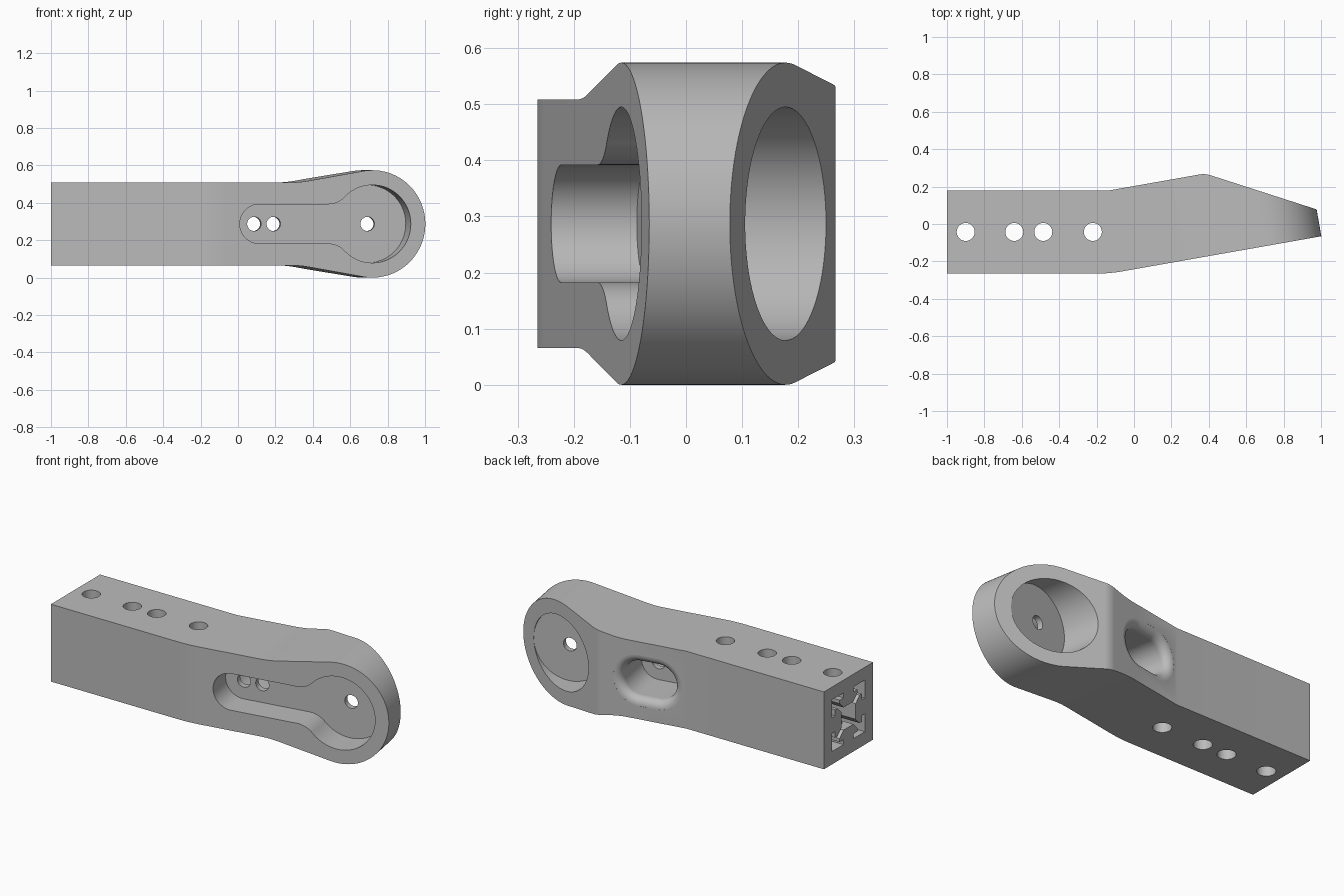
import bpy, bmesh
from math import sin, cos, tan, radians, pi
from mathutils import Vector

if "Cube" in bpy.data.objects:
    bpy.data.objects.remove(bpy.data.objects["Cube"])

TILT = radians(10)
MID = 0.287                 # half height of the head, and the centre line
HALF = 0.2215               # half height of the square arm
THICK = 0.438               # arm thickness across the tilted part
PLAN = (Vector((0, 0, 0)), Vector((1, 0, 0)), Vector((0, 1, 0)), Vector((0, 0, 1)))
END = (Vector((0, -0.0425, MID)), Vector((0, 1, 0)), Vector((0, 0, 1)), Vector((1, 0, 0)))
HEAD = (Vector((0.719, -0.1153, MID)), Vector((cos(TILT), sin(TILT), 0)),
        Vector((0, 0, 1)), Vector((-sin(TILT), cos(TILT), 0)))


def loft(name, sections, frame):
    """Skin closed outlines placed at heights along the frame's last axis."""
    origin, a, b, h = frame
    bm = bmesh.new()
    rings = [[bm.verts.new(origin + a * p[0] + b * p[1] + h * d) for p in pts]
             for pts, d in sections]
    n = len(rings[0])
    for lo, hi in zip(rings, rings[1:]):
        for i in range(n):
            j = (i + 1) % n
            bm.faces.new((lo[i], lo[j], hi[j], hi[i]))
    bm.faces.new(rings[0][::-1])
    bm.faces.new(rings[-1])
    bm.normal_update()
    if bm.calc_volume(signed=True) < 0:
        bmesh.ops.reverse_faces(bm, faces=bm.faces[:])
    mesh = bpy.data.meshes.new(name)
    bm.to_mesh(mesh)
    bm.free()
    obj = bpy.data.objects.new(name, mesh)
    bpy.context.scene.collection.objects.link(obj)
    return obj


def prism(name, pts, lo, hi, frame):
    return loft(name, [(pts, lo), (pts, hi)], frame)


def arc(cx, cy, r, start, end, n):
    angles = [radians(start + (end - start) * i / n) for i in range(n + 1)]
    return [(cx + r * cos(t), cy + r * sin(t)) for t in angles]


def circle(cx, cy, r, n=48):
    return arc(cx, cy, r, 0, 360, n)[:-1]


def obround(cx, reach, r):
    return arc(cx + reach, 0, r, -90, 90, 24) + arc(cx - reach, 0, r, 90, 270, 24)


def mirrored(half):
    return half + [(x, -y) for x, y in reversed(half) if abs(y) > 1e-5]


def rounded(corners):
    """Turn (x, y, radius) corners into an outline with fillets."""
    out, n = [], len(corners)
    for i, (x, y, r) in enumerate(corners):
        p = Vector((x, y))
        if r == 0:
            out.append((x, y))
            continue
        a = (Vector(corners[i - 1][:2]) - p).normalized()
        b = (Vector(corners[(i + 1) % n][:2]) - p).normalized()
        half = a.angle(b) / 2
        c = p + (a + b).normalized() * r / sin(half)
        s, e = (p + d * r / tan(half) - c for d in (a, b))
        out += [tuple(c + s.lerp(e, k / 8).normalized() * r) for k in range(9)]
    return out


def combine(target, tool, operation):
    mod = target.modifiers.new("cut", "BOOLEAN")
    mod.operation, mod.solver, mod.object = operation, "EXACT", tool
    tool.hide_render = True
    bpy.context.view_layer.objects.active = target
    bpy.context.view_layer.update()
    bpy.ops.object.modifier_apply(modifier=mod.name)
    bpy.data.objects.remove(tool)


# Arm: bent plan crossed with the flared side outline
arm = prism("bracket_arm", rounded([
    (-1, -0.265, 0), (-0.13, -0.265, 0.8), (1.2, -0.0305, 0), (1.2, 0.006, 0),
    (0.38, 0.27, 0.12), (-0.13, 0.18, 0), (-1, 0.18, 0)]), -0.1, 0.7, PLAN)
tangent = (MID * cos(radians(100)), MID * sin(radians(100)))
shoulder = rounded([(-2.5, HALF, 0), (-0.397, HALF, 0.6), (*tangent, 0)])[:-1]
side = mirrored(shoulder + arc(0, 0, MID, 100, 0, 48))
combine(arm, prism("side_outline", side, -0.5, 0.9, HEAD), "INTERSECT")

# Front keyhole pocket
keyhole = mirrored(arc(-0.615, 0, 0.105, 180, 90, 20)
                   + arc(-0.24, 0.228, 0.123, -90, -43.5, 12)
                   + arc(0, 0, 0.208, 136.5, 0, 40)[1:])
cutters = [prism("keyhole_pocket", keyhole, -0.1, 0.155, HEAD)]

# Round pocket behind the head
cutters.append(prism("head_pocket", circle(0, 0, 0.208, 72), 0.187, 0.7, HEAD))

# Rear recess with a soft flared rim
LIP = 0.045
sections = [(obround(-0.5625, 0.052, 0.1), 0.19)]
for k in range(9):
    t = k / 8 * pi / 2
    sections.append((obround(-0.5625, 0.052, 0.1 + LIP * (1 - cos(t))),
                     THICK - LIP + LIP * sin(t)))
sections.append((sections[-1][0], THICK + 0.1))
cutters.append(loft("rear_recess", sections, HEAD))

# Screw holes through the thin webs
for u in (0, -0.51, -0.615):
    cutters.append(prism("web_hole", circle(u, 0, 0.038, 32), 0.1, 0.25, HEAD))

# Slotted rail socket in the square end
tongue = [(0.148, 0.045), (0.12, 0.045), (0.12, 0.08), (0.1, 0.08), (0.065, 0.045)]
wall = [(x, -y) for x, y in tongue] + tongue[::-1] + [(0.148, 0.148)]
socket = []
for turn in range(4):
    socket += wall
    wall = [(-y, x) for x, y in wall]
cutters.append(prism("rail_socket", socket, -1.2, -0.12, END))

# Vertical bolt holes
for x in (-0.9, -0.64, -0.485, -0.22):
    cutters.append(prism("bolt_hole", circle(x, -0.0425, 0.048), -0.2, 0.8, PLAN))

for tool in cutters:
    combine(arm, tool, "DIFFERENCE")

# Material and shading
grey = bpy.data.materials.new("plain_grey")
grey.use_nodes = True
colour = (0.5, 0.5, 0.5, 1)
grey.diffuse_color = colour
grey.node_tree.nodes["Principled BSDF"].inputs["Base Color"].default_value = colour
arm.data.materials.clear()
arm.data.materials.append(grey)
for face in arm.data.polygons:
    face.material_index = 0
bpy.ops.object.select_all(action="DESELECT")
arm.select_set(True)
bpy.context.view_layer.objects.active = arm
bpy.ops.object.shade_smooth_by_angle(angle=radians(25))
arm.modifiers.new("even_normals", "WEIGHTED_NORMAL").keep_sharp = True
